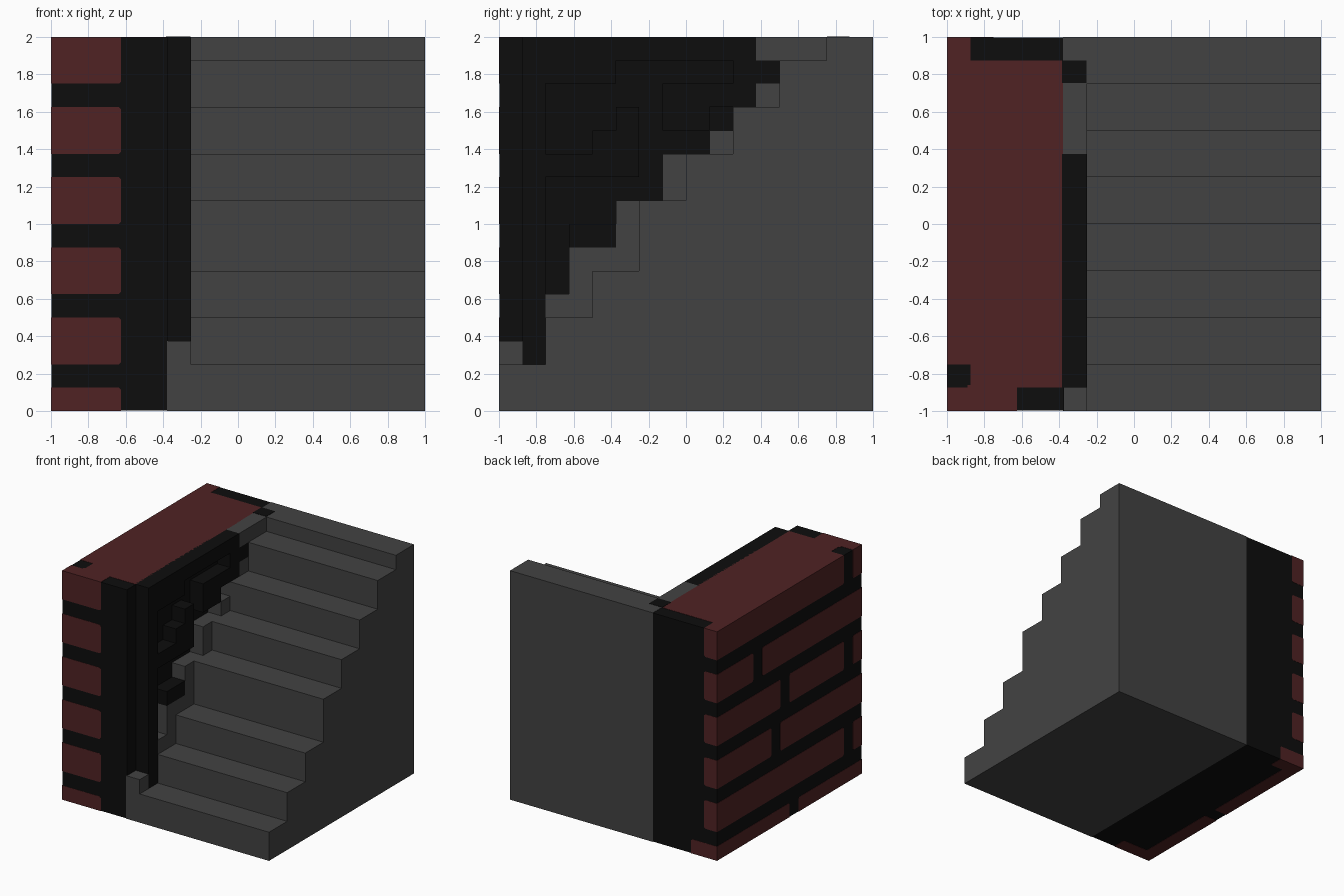
import bpy, bmesh

cube = bpy.data.objects.get("Cube")
if cube:
    bpy.data.objects.remove(cube, do_unlink=True)


def material(name, rgb):
    m = bpy.data.materials.new(name)
    m.use_nodes = True
    col = (*rgb, 1.0)
    m.diffuse_color = col
    bsdf = next(n for n in m.node_tree.nodes if n.type == 'BSDF_PRINCIPLED')
    bsdf.inputs["Base Color"].default_value = col
    bsdf.inputs["Roughness"].default_value = 0.9
    return m


GREY = material("stone grey", (0.055, 0.055, 0.055))
RED = material("brick red", (0.080, 0.016, 0.017))
BLACK = material("mortar black", (0.004, 0.004, 0.004))


def finish(name, bm, mat):
    bmesh.ops.recalc_face_normals(bm, faces=bm.faces)
    me = bpy.data.meshes.new(name)
    bm.to_mesh(me)
    bm.free()
    me.materials.append(mat)
    ob = bpy.data.objects.new(name, me)
    bpy.context.collection.objects.link(ob)
    return ob


def on_outer_plane(edge):
    a, b = (v.co for v in edge.verts)
    limits = ((-1, 1), (-1, 1), (0, 2))
    return any(abs(a[i] - l) < 1e-4 and abs(b[i] - l) < 1e-4
               for i in range(3) for l in limits[i])


def boxes(name, specs, mat, round_corners=0.0):
    """One object from boxes given as (x0, x1, y0, y1, z0, z1)."""
    bm = bmesh.new()
    for x0, x1, y0, y1, z0, z1 in specs:
        r = bmesh.ops.create_cube(bm, size=1)
        for v in r["verts"]:
            v.co = (x1 if v.co.x > 0 else x0,
                    y1 if v.co.y > 0 else y0,
                    z1 if v.co.z > 0 else z0)
    if round_corners:
        edges = [e for e in bm.edges if not on_outer_plane(e)]
        bmesh.ops.bevel(bm, geom=edges, offset=round_corners, segments=1,
                        affect='EDGES')
    return finish(name, bm, mat)


def stepped_prism(name, x0, x1, steps, mat):
    """Extrude a stepped side profile; steps are (start y, top z)."""
    pts = [(-1, 0)]
    for i, (y, z) in enumerate(steps):
        end = steps[i + 1][0] if i + 1 < len(steps) else 1
        pts += [(y, z), (end, z)]
    pts.append((1, 0))
    bm = bmesh.new()
    face = bm.faces.new([bm.verts.new((x0, y, z)) for y, z in pts])
    r = bmesh.ops.extrude_face_region(bm, geom=[face])
    for v in r["geom"]:
        if isinstance(v, bmesh.types.BMVert):
            v.co.x = x1
    return finish(name, bm, mat)


# Staircase and the narrow stone edge between stairs and wall
stepped_prism("stairs", -0.25, 1, [
    (-1, 0.25), (-0.75, 0.5), (-0.5, 0.75), (-0.25, 1.125),
    (0, 1.375), (0.25, 1.625), (0.5, 1.875), (0.75, 2)], GREY)
stepped_prism("stair_edge", -0.38, -0.25, [
    (-1, 0.375), (-0.875, 0.25), (-0.75, 0.625), (-0.625, 0.875),
    (-0.375, 1.125), (-0.25, 1.125), (-0.125, 1.375), (0.125, 1.5),
    (0.25, 1.625), (0.375, 1.75), (0.5, 2)], GREY)
boxes("stair_edge_top_block", [(-0.38, -0.25, 0.375, 0.5, 1.875, 2)], GREY)

# Wall core, set back a hair so that the bricks show
boxes("wall_core", [(-0.998, -0.375, -0.998, 0.998, 0.002, 1.998)], BLACK)

# Rough inner layer of the wall: front post, top band and loose blocks
inner = [
    (-0.875, -0.75, 0.25, 2),
    (-0.75, -0.375, 1.75, 2),
    (-0.375, 0.375, 1.875, 2),
    (-0.75, -0.5, 1.25, 1.375),
    (-0.625, -0.375, 0.875, 1.0),
    (-0.5, -0.25, 1.25, 1.5),
    (-0.375, -0.25, 1.5, 1.625),
    (-0.125, 0.125, 1.5, 1.75),
    (0.125, 0.25, 1.625, 1.75),
    (0.25, 0.375, 1.625, 1.875),
    (0.375, 0.5, 1.75, 1.875),
]
boxes("wall_inner_blocks", [(-0.385, -0.25, *b) for b in inner], BLACK)
boxes("wall_corner_patch", [(-0.385, -0.255, 0.755, 0.875, 1.995, 2.002)], BLACK)

# Brick courses: height range and the mortar gaps along the outer face
courses = [
    (0.0, 0.125, [(-0.125, 0.0)]),
    (0.25, 0.5, [(-0.875, -0.75)]),
    (0.625, 0.875, [(0.125, 0.25)]),
    (1.0, 1.25, [(-0.875, -0.75), (0.0, 0.125)]),
    (1.375, 1.625, [(0.375, 0.5)]),
    (1.75, 2.0, [(-0.875, -0.75)]),
]
side, front, back = [], [], []
for z0, z1, gaps in courses:
    start = -1
    for g0, g1 in gaps + [(1, 1)]:
        side.append((-1, -0.875, start, g0, z0, z1))
        start = g1
    front.append((-1, -0.625, -1, -0.875, z0, z1))
    back.append((-1, -0.75 if z0 == 0 else -0.875, 0.875, 1, z0, z1))
boxes("side_bricks", side, RED, 0.012)
boxes("front_bricks", front, RED, 0.012)
boxes("back_bricks", back, RED, 0.012)

# Red cap on top of the wall
boxes("wall_cap", [(-0.89, -0.375, -0.75, 0.875, 1.99, 2),
                   (-0.875, -0.375, -0.875, -0.75, 1.99, 2),
                   (-0.89, -0.625, -0.99, -0.86, 1.99, 2)], RED)
